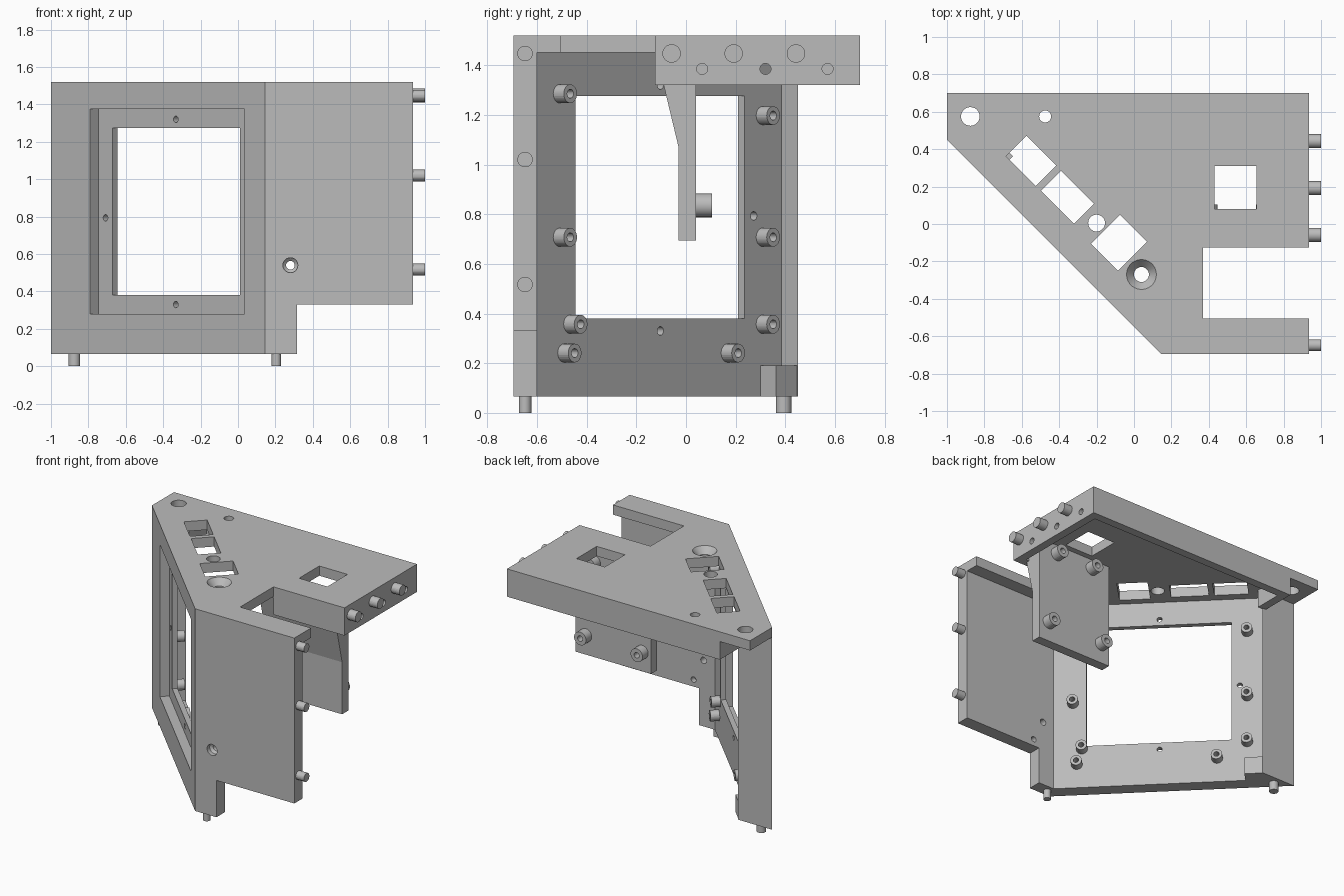
import bpy, bmesh, math
from mathutils import Matrix, Vector

cube = bpy.data.objects.get("Cube")
if cube:
    bpy.data.objects.remove(cube, do_unlink=True)

mat = bpy.data.materials.new("matte grey")
mat.use_nodes = True
GREY = (0.5, 0.5, 0.5, 1)
mat.diffuse_color = GREY
mat.node_tree.nodes["Principled BSDF"].inputs["Base Color"].default_value = GREY

X, Y, Z = Vector((1, 0, 0)), Vector((0, 1, 0)), Vector((0, 0, 1))
R2 = math.sqrt(2)
U, N = Vector((1, -1, 0)) / R2, Vector((1, 1, 0)) / R2


def frame(u, n, w, origin):
    m = Matrix((u, n, w)).transposed().to_4x4()
    m.translation = origin
    return m


# Slanted wall space: along the wall, inward, up
WALL = frame(U, N, Z, (0.145, -0.695, 0))
# Side profile space: pairs of (x, z) or (y, z) pushed along the third axis
XZ = frame(X, Z, -Y, (0, 0, 0))
YZ = frame(Y, Z, X, (0, 0, 0))


def finish(name, bm):
    bmesh.ops.recalc_face_normals(bm, faces=bm.faces[:])
    me = bpy.data.meshes.new(name)
    bm.to_mesh(me)
    bm.free()
    me.materials.append(mat)
    ob = bpy.data.objects.new(name, me)
    bpy.context.collection.objects.link(ob)
    return ob


def prism(name, pts, lo, hi, matrix=Matrix()):
    bm = bmesh.new()
    face = bm.faces.new([bm.verts.new((a, b, lo)) for a, b in pts])
    new = bmesh.ops.extrude_face_region(bm, geom=[face])["geom"]
    bmesh.ops.translate(bm, vec=(0, 0, hi - lo),
                        verts=[v for v in new if isinstance(v, bmesh.types.BMVert)])
    bm.transform(matrix)
    return finish(name, bm)


def box(name, x, y, z, matrix=Matrix()):
    return prism(name, [(x[0], y[0]), (x[1], y[0]), (x[1], y[1]), (x[0], y[1])], *z, matrix)


def lathe(name, profile, base, axis, steps=28):
    """Turned part; profile is (radius, height) pairs along the axis."""
    bm = bmesh.new()
    vs = [bm.verts.new((r, 0, h)) for r, h in profile]
    es = [bm.edges.new(p) for p in zip(vs, vs[1:])]
    bmesh.ops.spin(bm, geom=vs + es, cent=(0, 0, 0), axis=Z, angle=math.tau, steps=steps)
    bmesh.ops.remove_doubles(bm, verts=bm.verts[:], dist=1e-5)
    bm.transform(Matrix.Translation(base) @ axis.to_track_quat("Z", "Y").to_matrix().to_4x4())
    for f in bm.faces:
        f.smooth = abs(f.normal.dot(axis)) < 0.9
    ob = finish(name, bm)
    for e in ob.data.edges:
        a, b = (ob.data.vertices[i].co - Vector(base) for i in e.vertices)
        e.use_edge_sharp = abs((a - b).dot(axis)) < 1e-4
    return ob


def rod(name, r, length, base, axis):
    return lathe(name, [(0, 0), (r, 0), (r, length), (0, length)], base, axis)


def boss(name, r, hole, length, base, axis):
    return lathe(name, [(0, 0), (r, 0), (r, length), (hole, length), (hole, 0.005), (0, 0.005)], base, axis)


def cut(ob, cutters):
    for c in cutters:
        m = ob.modifiers.new("cut", "BOOLEAN")
        m.operation, m.solver, m.object = "DIFFERENCE", "EXACT", c
    bpy.context.view_layer.update()
    me = bpy.data.meshes.new_from_object(ob.evaluated_get(bpy.context.evaluated_depsgraph_get()))
    ob.modifiers.clear()
    ob.data = me
    for c in cutters:
        bpy.data.objects.remove(c, do_unlink=True)


# Top plate with its notch, sockets and slanted row of windows
TOP, UNDER, RIM = 1.52, 1.45, 1.32
plate = prism("top_plate", [(-1, 0.7), (0.935, 0.7), (0.935, -0.125), (0.37, -0.125), (0.37, -0.505),
                            (0.935, -0.505), (0.935, -0.695), (0.145, -0.695), (-1, 0.45)], UNDER, TOP)
tools = [rod("cutter", r, 0.3, (x, y, 1.4), Z) for x, y, r in
         [(-0.875, 0.575, 0.05), (-0.475, 0.575, 0.032), (-0.2, 0.005, 0.045)]]
tools.append(lathe("cutter", [(0, -0.2), (0.04, -0.2), (0.04, -0.045), (0.08, 0), (0.08, 0.1), (0, 0.1)],
                   (0.04, -0.27, TOP), Z))
for x, y, a, b in [(-0.55, 0.337, 0.113, 0.077), (-0.355, 0.143, 0.125, 0.076), (-0.08, -0.1, 0.102, 0.11)]:
    tools.append(box("cutter", (-a, a), (-b, b), (1.4, 1.6), frame(U, N, Z, (x, y, 0))))
tools.append(box("cutter", (0.43, 0.655), (0.08, 0.31), (1.4, 1.6)))
cut(plate, tools)

# Rim hanging below the plate edges
T = 0.06
box("back_rim", (-0.76, 0.935), (0.7 - T, 0.7), (RIM, UNDER))
box("notch_rim", (0.37, 0.935 - T), (-0.125, -0.125 + T), (RIM, UNDER))
box("corner_rim", (-0.76, -0.76 + T), (0.44, 0.7 - T), (RIM, UNDER))
side = box("side_rim", (0.935 - T, 0.935), (-0.125, 0.7 - T), (RIM, UNDER))
cut(side, [rod("cutter", 0.022, 0.2, (0.8 if y == 0.32 else 0.895, y, 1.385), X) for y in (0.065, 0.32, 0.57)])

# Slanted wall with recessed window
wall = prism("slanted_wall", [(0.145, -0.695), (0.19, -0.695), (0.19, -0.6), (-0.795, 0.385),
                              (-0.73, 0.45), (-1, 0.45)], 0.065, UNDER)


def along(x):
    return (x - 0.145) * R2


tools = [box("cutter", (along(-0.79), along(0.035)), (-0.1, 0.063), (0.28, 1.375), WALL),
         box("cutter", (along(-0.715), along(-0.035)), (-0.1, 0.3), (0.38, 1.275), WALL)]
for x, z in [(-0.377, 1.32), (-0.377, 0.33), (-0.753, 0.793), (0.003, 0.793)]:
    tools.append(rod("cutter", 0.0175, 0.4, WALL @ Vector((along(x), -0.1, z)), N))
cut(wall, tools)
box("corner_foot_block", (along(-0.865), along(-0.78)), (0.095, 0.187), (0.065, 0.19), WALL)

# Screw bosses on the inside of the slanted wall
for y, z in [(-0.508, 1.285), (-0.508, 0.707), (-0.466, 0.357), (-0.49, 0.241),
             (0.168, 0.241), (0.309, 0.357), (0.309, 0.707), (0.309, 1.197)]:
    boss("wall_boss", 0.0375, 0.018, 0.06, (-0.408 - y, y, z), N)

# Front wall with stepped lower edge and countersunk holes
front = prism("front_wall", [(0.19, 0.065), (0.315, 0.065), (0.315, 0.33), (0.935, 0.33),
                             (0.935, UNDER), (0.19, UNDER)], 0.6, 0.695, XZ)
tools = [lathe("cutter", [(0, -0.05), (0.04, -0.05), (0.04, 0.03), (0.023, 0.045), (0.023, 0.2), (0, 0.2)],
               (0.28, -0.695, z), Y) for z in (1.375, 0.54)]
tools.append(rod("cutter", 0.02, 0.1, (0.36, -0.64, 0.38), Y))
cut(front, tools)

# Hanging bracket with sloped front gusset
bracket = prism("hanging_bracket", [(0.04, 0.695), (0.04, UNDER), (-0.12, UNDER), (-0.09, RIM),
                                    (-0.03, 1.07), (-0.03, 0.695)], 0.25, 0.85, YZ)
mounts = [(0.77, 0.835), (0.32, 0.835), (0.70, 1.38), (0.40, 1.38)]
cut(bracket, [rod("cutter", 0.018, 0.4, (x, -0.2, z), Y) for x, z in mounts])
for x, z in mounts:
    boss("bracket_boss", 0.0475, 0.02, 0.065, (x, 0.04, z), Y)

# Locating pins on the right-hand edge and underneath
for y in (-0.058, 0.192, 0.443):
    rod("plate_pin", 0.037, 0.085, (0.915, y, 1.447), X)
for z in (1.447, 1.02, 0.517):
    rod("wall_pin", 0.031, 0.085, (0.915, -0.648, z), X)
for x, y, r in [(-0.875, 0.393, 0.031), (0.205, -0.648, 0.025)]:
    rod("foot_pin", r, 0.08, (x, y, 0), Z)
